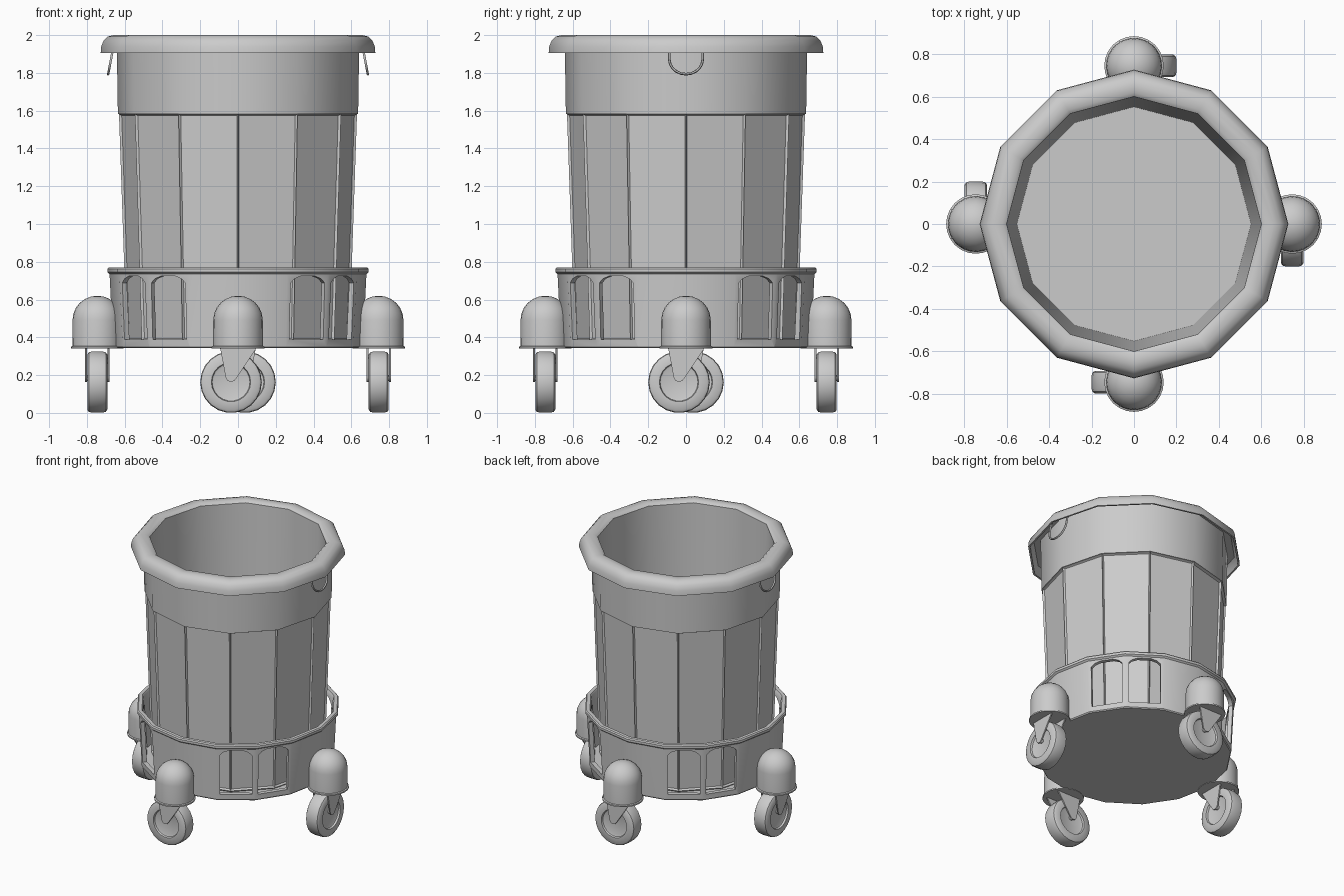
import bpy, bmesh
from math import sin, cos, pi, radians
from mathutils import Matrix

if "Cube" in bpy.data.objects:
    bpy.data.objects.remove(bpy.data.objects["Cube"])


def finish(name, bm, angle=40):
    bmesh.ops.remove_doubles(bm, verts=bm.verts, dist=1e-5)
    bmesh.ops.recalc_face_normals(bm, faces=bm.faces)
    me = bpy.data.meshes.new(name)
    bm.to_mesh(me)
    bm.free()
    ob = bpy.data.objects.new(name, me)
    bpy.context.collection.objects.link(ob)
    smooth(ob, angle)
    return ob


def activate(ob):
    bpy.ops.object.select_all(action='DESELECT')
    ob.select_set(True)
    bpy.context.view_layer.objects.active = ob


def smooth(ob, angle=40):
    activate(ob)
    bpy.ops.object.shade_smooth_by_angle(angle=radians(angle))


def lathe(profile, n, closed=False):
    """Revolve (radius, z) points around z in n steps."""
    bm = bmesh.new()
    rings = [[bm.verts.new((r * cos(2 * pi * i / n), r * sin(2 * pi * i / n), z))
              for i in range(n)] for r, z in profile]
    pairs = list(zip(rings, rings[1:]))
    if closed:
        pairs.append((rings[-1], rings[0]))
    for a, b in pairs:
        for i in range(n):
            j = (i + 1) % n
            bm.faces.new((a[i], a[j], b[j], b[i]))
    return bm


def plate(bm, points, y0, y1):
    """Extrude an x/z outline from y0 to y1."""
    a = [bm.verts.new((x, y0, z)) for x, z in points]
    b = [bm.verts.new((x, y1, z)) for x, z in points]
    bm.faces.new(a)
    bm.faces.new(b[::-1])
    for i in range(len(a)):
        j = (i + 1) % len(a)
        bm.faces.new((a[i], b[i], b[j], a[j]))
    return a + b


# Twelve-sided bin with rolled rim; side panels are sunk between ribs
bin_bm = lathe([(0, .372), (.575, .372), (.589, .385), (.63, 1.582), (.636, 1.582), (.642, 1.965),
                (.69, 1.965), (.708, 1.94), (.714, 1.905), (.727, 1.905), (.724, 1.94),
                (.711, 1.972), (.69, 1.992), (.66, 2.0), (.62, 2.0), (.6, 1.985),
                (.552, .4), (0, .4)], 12)
bmesh.ops.remove_doubles(bin_bm, verts=bin_bm.verts, dist=1e-5)
bmesh.ops.recalc_face_normals(bin_bm, faces=bin_bm.faces)
panels = [f for f in bin_bm.faces
          if .9 < f.calc_center_median().z < 1.1 and f.calc_center_median().xy.length > .57]
bmesh.ops.inset_individual(bin_bm, faces=panels, thickness=.013, depth=0)
for f in panels:
    bmesh.ops.translate(bin_bm, verts=f.verts, vec=-f.normal * .012)
finish("bin", bin_bm)

# Sixteen-sided dolly tray
tray = finish("dolly_tray", lathe(
    [(0, .343), (.655, .343), (.661, .35), (.68, .735), (.692, .745), (.692, .762), (.685, .77),
     (.66, .77), (.652, .76), (.63, .37), (0, .37)], 16))

# Arched windows, two in each diagonal quarter
cut = bmesh.new()
arch = [(-.108, .388), (.108, .388), (.108, .688), (.085, .71), (.045, .724),
        (-.045, .724), (-.085, .71), (-.108, .688)]
for q in range(4):
    for a in (33.75, 56.25):
        vs = plate(cut, arch, -.8, -.57)
        bmesh.ops.rotate(cut, verts=vs, matrix=Matrix.Rotation(radians(a + 90 * q), 3, 'Z'))
cutter = finish("window_cutter", cut)
cutter.hide_render = True
mod = tray.modifiers.new("windows", 'BOOLEAN')
mod.operation = 'DIFFERENCE'
mod.solver = 'EXACT'
mod.object = cutter
activate(tray)
bpy.ops.object.modifier_apply(modifier=mod.name)
bpy.data.objects.remove(cutter)
smooth(tray, 35)

# Caster parts, modelled at the front
R, OFF = .745, -.037
dome = [(.131 * cos(t * pi / 12), .492 + .128 * sin(t * pi / 12)) for t in range(7)]
housing = lathe([(0, .34), (.14, .34), (.14, .35), (.132, .354)] + dome, 24)
bmesh.ops.translate(housing, verts=housing.verts, vec=(0, -R, 0))

wheel = lathe([(0, -.036), (.09, -.036), (.1, -.04), (.104, -.053), (.147, -.053), (.159, -.045),
               (.163, -.03), (.163, .03), (.159, .045), (.147, .053), (.104, .053), (.1, .04),
               (.09, .036), (0, .036)], 22)
bmesh.ops.rotate(wheel, verts=wheel.verts, matrix=Matrix.Rotation(pi / 2, 3, 'X'))
bmesh.ops.translate(wheel, verts=wheel.verts, vec=(OFF, -R, .163))

fork = bmesh.new()
outline = [(-.095, .347), (-.065, .187), (-.055, .17), (-.037, .163), (-.019, .17),
           (-.006, .187), (.1, .347)]
for s in (-1, 1):
    plate(fork, outline, -R + s * .055, -R + s * .064)
axle = bmesh.ops.create_cone(fork, cap_ends=True, segments=12, radius1=.016, radius2=.016, depth=.12)
bmesh.ops.rotate(fork, verts=axle["verts"], matrix=Matrix.Rotation(pi / 2, 3, 'X'))
bmesh.ops.translate(fork, verts=axle["verts"], vec=(OFF, -R, .185))

# Four casters, each a quarter turn on
for name, bm in (("caster_housing", housing), ("caster_wheel", wheel), ("caster_fork", fork)):
    first = finish(name + "_front", bm)
    for k, side in enumerate(("right", "back", "left"), 1):
        ob = first.copy()
        ob.name = name + "_" + side
        ob.rotation_euler.z = k * pi / 2
        bpy.context.collection.objects.link(ob)

# Wire handles hanging under the rim on both sides
for s, side in ((1, "right"), (-1, "left")):
    path = [(-.088, 1.965)] + [(.088 * cos(a), 1.87 + .077 * sin(a))
                               for a in [pi + i * pi / 10 for i in range(11)]] + [(.088, 1.965)]
    cu = bpy.data.curves.new("handle_" + side, 'CURVE')
    cu.dimensions = '3D'
    cu.bevel_depth = .007
    cu.bevel_resolution = 1
    sp = cu.splines.new('POLY')
    sp.points.add(len(path) - 1)
    for p, (y, z) in zip(sp.points, path):
        p.co = (s * (.667 + (1.9 - z) * .19), y, z, 1)
    ob = bpy.data.objects.new("handle_" + side, cu)
    bpy.context.collection.objects.link(ob)
    activate(ob)
    bpy.ops.object.convert(target='MESH')
    smooth(bpy.context.object, 60)
